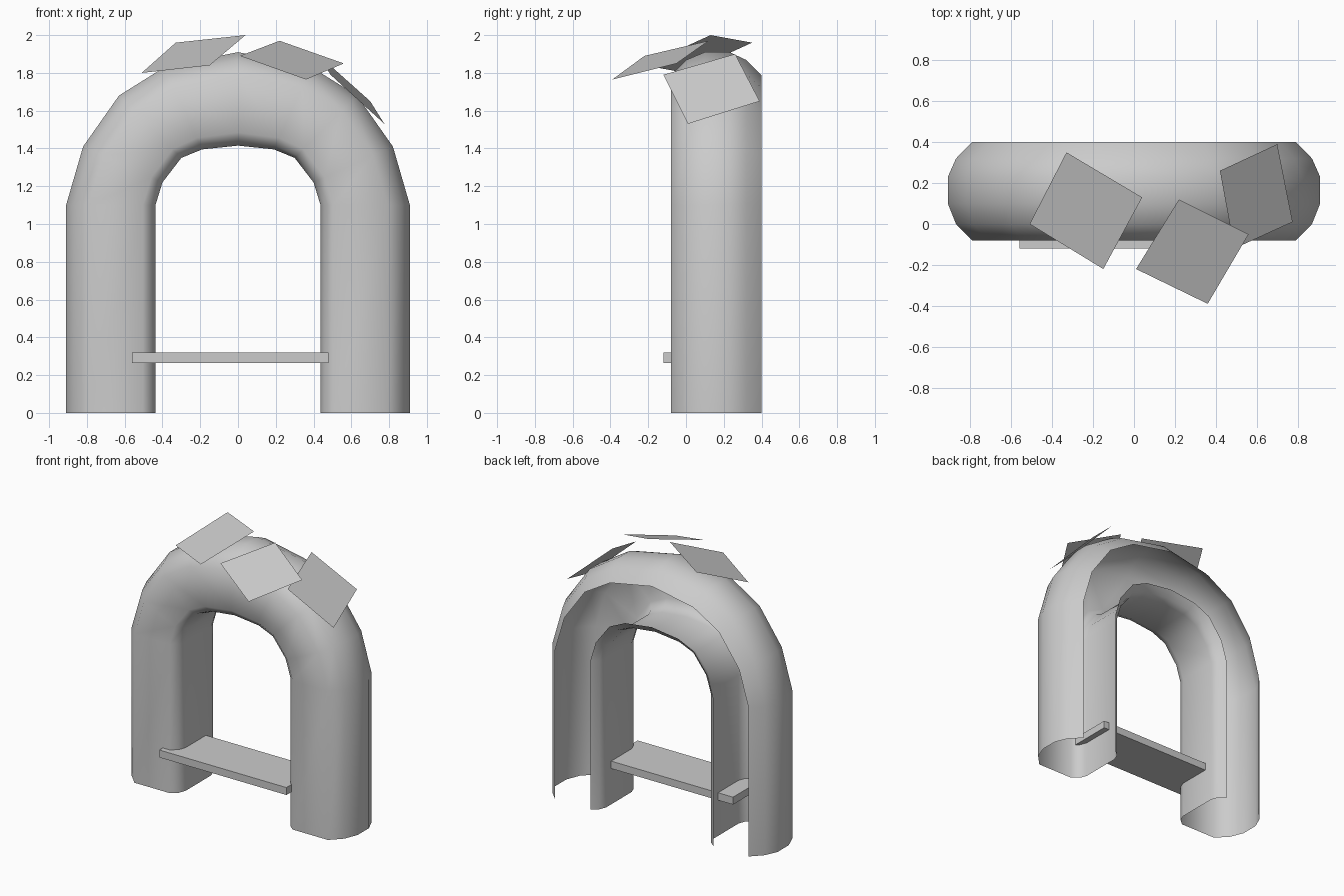
import bpy

if "Cube" in bpy.data.objects:
    bpy.data.objects.remove(bpy.data.objects["Cube"])


def make_mesh(name, verts, faces):
    mesh = bpy.data.meshes.new(name)
    mesh.from_pydata(verts, [], faces)
    mesh.update()
    obj = bpy.data.objects.new(name, mesh)
    bpy.context.collection.objects.link(obj)
    return obj


# Arch: open-backed channel lofted between an inner and an outer outline
half = [((0.437, 0), (0.91, 0)), ((0.437, 1.1), (0.91, 1.1)),
        ((0.40, 1.22), (0.82, 1.41)), ((0.30, 1.35), (0.63, 1.68)),
        ((0.19, 1.395), (0.39, 1.83))]
path = half + [((0, 1.415), (0, 1.91))]
path += [((-a[0], a[1]), (-b[0], b[1])) for a, b in reversed(half)]

# Cross-section: (0 inner .. 1 outer, depth y), open between the two back lips
profile = [(0.14, 0.40), (0.04, 0.36), (0, 0.31), (0, 0.01), (0.04, -0.04),
           (0.14, -0.08), (0.75, -0.08), (0.915, 0.0), (1, 0.10),
           (1, 0.23), (0.915, 0.32), (0.75, 0.40)]
n = len(profile)
verts = [(a[0] + (b[0] - a[0]) * t, y, a[1] + (b[1] - a[1]) * t)
         for a, b in path for t, y in profile]
faces = [(i * n + j, i * n + j + 1, (i + 1) * n + j + 1, (i + 1) * n + j)
         for i in range(len(path) - 1) for j in range(n - 1)]
arch = make_mesh("arch", verts, faces)
bpy.context.view_layer.objects.active = arch
arch.select_set(True)
bpy.ops.object.mode_set(mode='EDIT')
bpy.ops.mesh.select_all(action='SELECT')
bpy.ops.mesh.normals_make_consistent(inside=False)
bpy.ops.object.mode_set(mode='OBJECT')
bpy.ops.object.shade_smooth()

# Crossbar plank running through both legs
bpy.ops.mesh.primitive_cube_add(size=1, location=(-0.04, 0.065, 0.292))
plank = bpy.context.object
plank.name = "plank"
plank.scale = (1.04, 0.37, 0.055)

# Loose flat sheets lying on top of the arch
sheets = {
    "left_sheet": [(-0.51, 0.0, 1.80), (-0.15, -0.22, 1.84),
                   (0.04, 0.13, 2.0), (-0.33, 0.35, 1.96)],
    "middle_sheet": [(0.01, -0.22, 1.89), (0.36, -0.39, 1.765),
                     (0.56, -0.05, 1.85), (0.22, 0.12, 1.97)],
    "right_sheet": [(0.49, -0.12, 1.79), (0.775, 0.01, 1.53),
                    (0.70, 0.39, 1.65), (0.42, 0.26, 1.90)],
}
for name, corners in sheets.items():
    make_mesh(name, corners, [(0, 1, 2, 3)])
